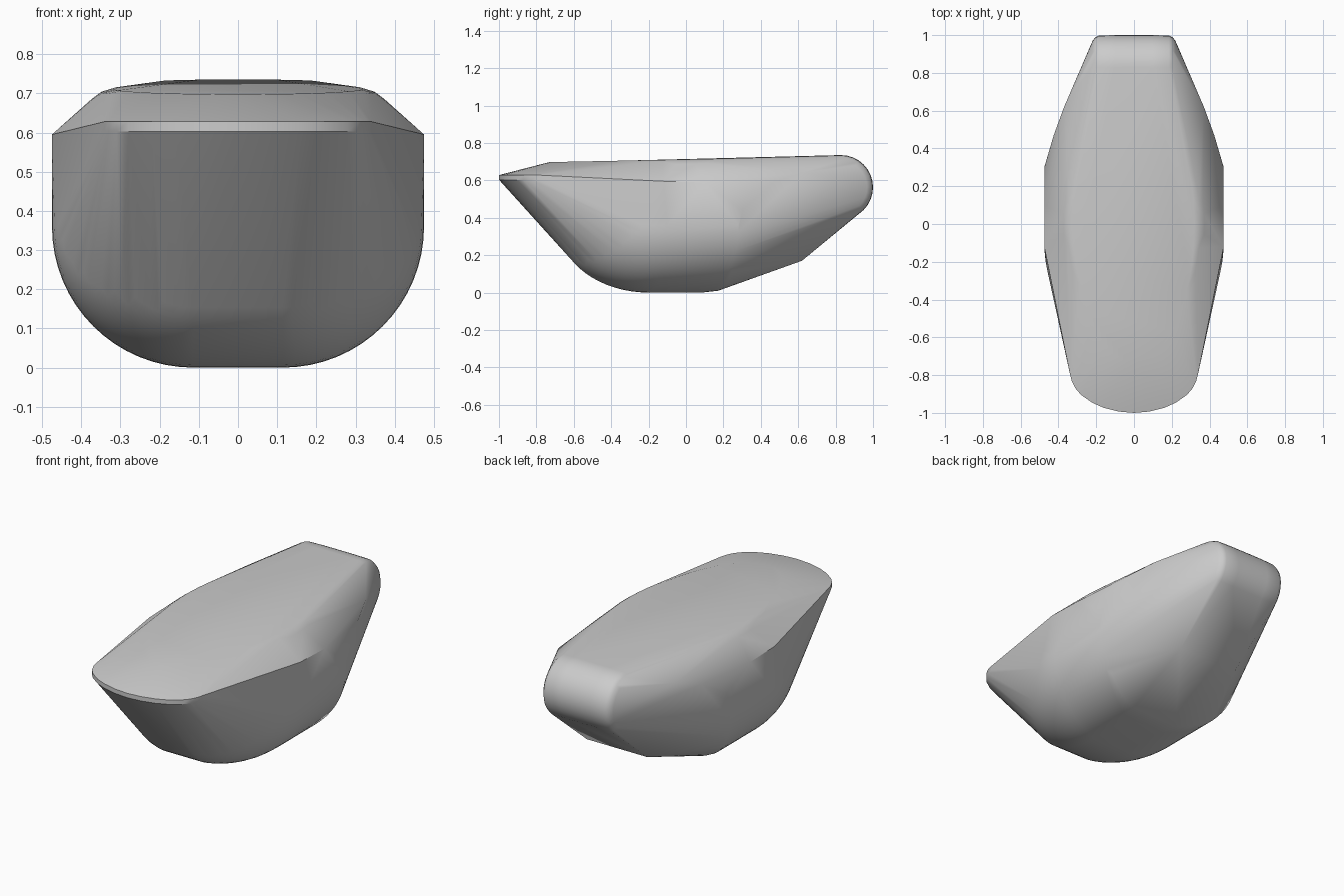
import bpy, bmesh
from math import sin, cos, pi, radians, sqrt

if "Cube" in bpy.data.objects:
    bpy.data.objects.remove(bpy.data.objects["Cube"], do_unlink=True)

grey = bpy.data.materials.new("plain grey")
grey.use_nodes = True
colour = (0.6, 0.6, 0.6, 1)
grey.diffuse_color = colour
grey.node_tree.nodes["Principled BSDF"].inputs["Base Color"].default_value = colour

points = []


def both(x, y, z):
    """Add a point and its mirror image."""
    points.extend([(x, y, z), (-x, y, z)])


def belly_section(y, inset, skew):
    """Half of a U-shaped section, shrunk inward by inset."""
    r = 0.36 - inset
    for i in range(17):
        t = i / 16 * pi / 2
        both(0.115 + r * cos(t), y + skew * cos(t), 0.36 - r * sin(t))


# Rounded front of the belly
for i in range(13):
    a = radians(i * 5.5)
    belly_section(-0.2 - 0.48 * sin(a), 0.36 * (1 - cos(a)), 0.1 * cos(a))

# Flat keel and softened rear end of the belly
for y, inset, skew in [(0.08, 0, 0.2), (0.16, 0.008, 0.12), (0.22, 0.028, 0.06)]:
    belly_section(y, inset, skew)

# Side walls and their curved rear rim
for x, y, z in [(0.475, -0.12, 0.595), (0.475, 0.1, 0.588), (0.475, 0.3, 0.44),
                (0.472, 0.31, 0.49), (0.46, 0.35, 0.535), (0.425, 0.47, 0.59),
                (0.37, 0.62, 0.64)]:
    both(x, y, z)

# Oval top with a softened shoulder
for rx, ry, z in [(0.32, 0.73, 0.712), (0.35, 0.65, 0.703), (0.372, 0.56, 0.687)]:
    for i in range(33):
        t = pi * i / 32
        y = -ry * cos(t)
        both(rx * sin(t), y, z + 0.02 * y)

# Thin curved front lip
for x, y in [(0, -1), (0.08, -0.993), (0.16, -0.973), (0.22, -0.947),
             (0.28, -0.905), (0.31, -0.87), (0.33, -0.83), (0.34, -0.79)]:
    for z in (0.603, 0.628):
        both(x, y, z)

# Rounded rear bar with softened ends
for x, r in [(0.1, 0.172), (0.185, 0.17), (0.205, 0.16), (0.22, 0.14)]:
    for i in range(32):
        t = 2 * pi * i / 32
        both(x, 0.828 + r * cos(t), 0.563 + r * sin(t))

# Lower rear edge
both(0.19, 0.62, 0.17)
both(0.205, 0.615, 0.185)

# Skin all the parts with one convex shell
bm = bmesh.new()
for p in points:
    bm.verts.new(p)
bmesh.ops.remove_doubles(bm, verts=bm.verts[:], dist=0.002)
hull = bmesh.ops.convex_hull(bm, input=bm.verts[:])
loose = [v for v in bm.verts if not v.link_faces]
bmesh.ops.delete(bm, geom=loose, context="VERTS")
bmesh.ops.dissolve_limit(bm, angle_limit=radians(1), verts=bm.verts[:], edges=bm.edges[:])
bmesh.ops.recalc_face_normals(bm, faces=bm.faces[:])
mesh = bpy.data.meshes.new("shell")
bm.to_mesh(mesh)
bm.free()
mesh.materials.append(grey)
shell = bpy.data.objects.new("shell", mesh)
bpy.context.collection.objects.link(shell)
bpy.context.view_layer.objects.active = shell
shell.select_set(True)
bpy.ops.object.shade_smooth_by_angle(angle=radians(30))
